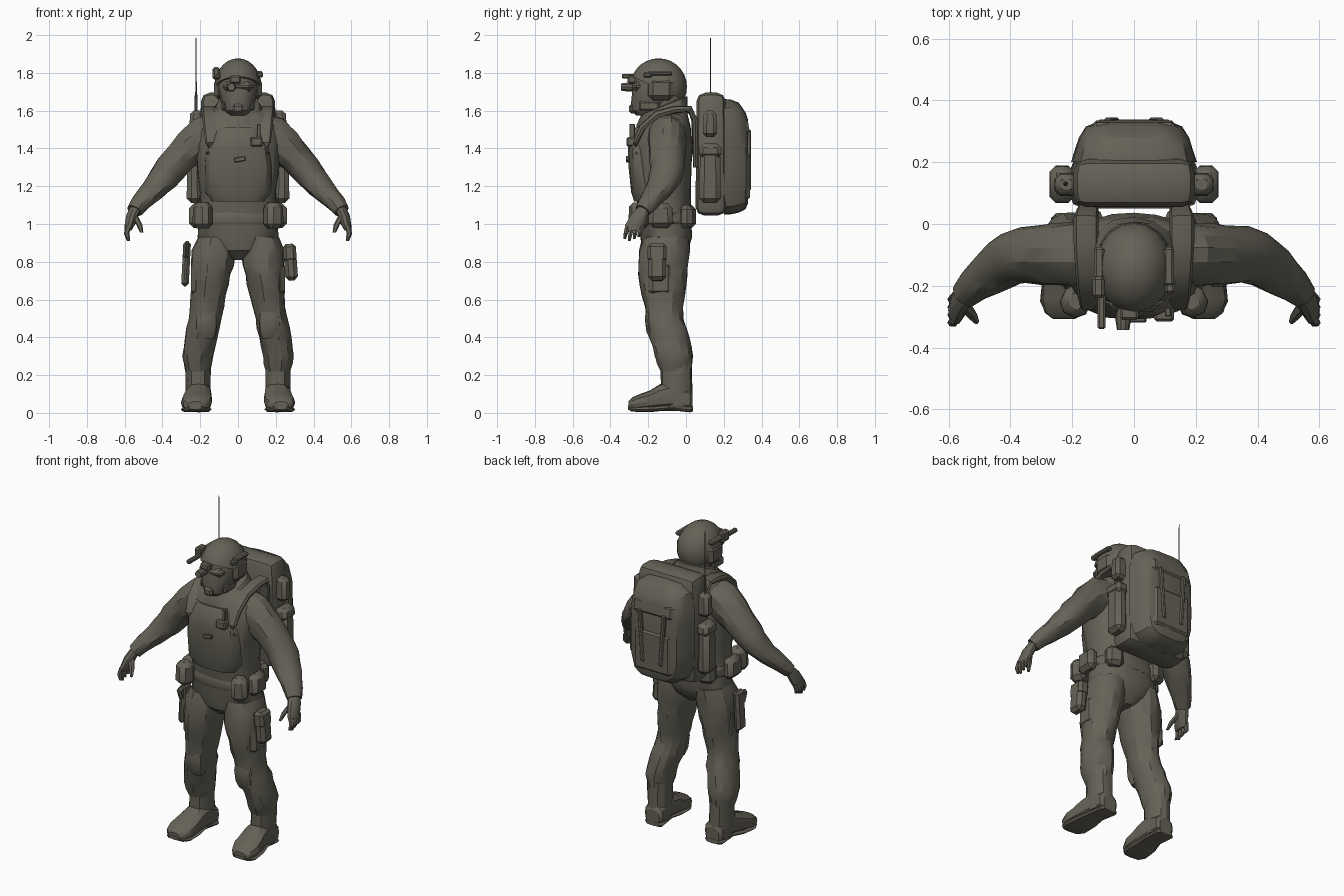
import bpy, bmesh, math, random
from mathutils import Vector, Matrix, Euler

random.seed(4)
olive = bpy.data.materials.new("olive drab")
olive.diffuse_color = (0.13, 0.122, 0.095, 1)
X, Y, Z = Vector((1, 0, 0)), Vector((0, 1, 0)), Vector((0, 0, 1))


def finish(name, bm, angle=35):
    bmesh.ops.recalc_face_normals(bm, faces=bm.faces)
    me = bpy.data.meshes.new(name)
    bm.to_mesh(me)
    bm.free()
    ob = bpy.data.objects.new(name, me)
    bpy.context.collection.objects.link(ob)
    me.materials.append(olive)
    bpy.ops.object.select_all(action='DESELECT')
    ob.select_set(True)
    bpy.context.view_layer.objects.active = ob
    bpy.ops.object.shade_smooth_by_angle(angle=math.radians(angle))
    return ob


def loft(name, rings, n=14, frame=None, power=2.0, fold=0.0, side=1):
    """Skin through rings (x, y, z, radius_u, radius_v); rings follow the path unless frame is given."""
    pts = [Vector((r[0] * side, r[1], r[2])) for r in rings]
    bm = bmesh.new()
    loops = []
    for i, r in enumerate(rings):
        if frame:
            u, v = frame
        else:
            t = (pts[min(i + 1, len(pts) - 1)] - pts[max(i - 1, 0)]).normalized()
            u = t.cross(Z).normalized()
            v = u.cross(t)
        loop = []
        for k in range(n):
            a = 2 * math.pi * k / n
            c, s = math.cos(a), math.sin(a)
            f = (abs(c) ** power + abs(s) ** power) ** (-1 / power) * (1 + random.uniform(-fold, fold))
            loop.append(bm.verts.new(pts[i] + u * (r[3] * c * f) + v * (r[4] * s * f)))
        loops.append(loop)
    for a, b in zip(loops, loops[1:]):
        for k in range(n):
            bm.faces.new((a[k], a[(k + 1) % n], b[(k + 1) % n], b[k]))
    bm.faces.new(loops[0])
    bm.faces.new(loops[-1])
    if fold > .03:  # creased cloth
        bmesh.ops.triangulate(bm, faces=bm.faces[:])
    return finish(name, bm, 25 if fold > .03 else 30)


def box(name, lo, hi, bevel=0.012, rot=(0, 0, 0), taper=1.0, seg=1):
    """Bevelled box between two corners, top scaled by taper, turned about its centre."""
    lo, hi = Vector(lo), Vector(hi)
    size = hi - lo
    bm = bmesh.new()
    bmesh.ops.create_cube(bm, size=1)
    for v in bm.verts:
        k = taper if v.co.z > 0 else 1
        v.co = Vector((v.co.x * size.x * k, v.co.y * size.y * k, v.co.z * size.z))
    bmesh.ops.bevel(bm, geom=bm.edges[:], offset=bevel, segments=seg, profile=0.5, affect='EDGES')
    m = Matrix.Translation((lo + hi) / 2) @ Euler([math.radians(a) for a in rot]).to_matrix().to_4x4()
    bmesh.ops.transform(bm, matrix=m, verts=bm.verts)
    return finish(name, bm)


def sbox(name, s, lo, hi, **kw):
    """Box given on the +x side, placed on side s."""
    xs = sorted((lo[0] * s, hi[0] * s))
    return box(name, (xs[0], lo[1], lo[2]), (xs[1], hi[1], hi[2]), **kw)


# Torso, vest and belt
loft("torso", [(0, -.11, .81, .03, .07), (0, -.11, .86, .14, .12), (0, -.105, .93, .215, .138),
               (0, -.11, 1.04, .208, .138), (0, -.12, 1.15, .20, .145), (0, -.125, 1.3, .22, .155),
               (0, -.125, 1.42, .225, .16), (0, -.115, 1.52, .21, .14), (0, -.105, 1.58, .17, .115),
               (0, -.10, 1.61, .10, .09)], 20, (X, Y), 2.4, .012)
loft("chest_plate", [(0, -.205, 1.12, .14, .07), (0, -.21, 1.17, .175, .08), (0, -.215, 1.30, .18, .088),
                     (0, -.215, 1.40, .17, .094), (0, -.21, 1.46, .14, .09), (0, -.20, 1.51, .12, .07)],
     18, (X, Y), 2.7, .015)
loft("belt", [(0, -.11, 1.0, .21, .14), (0, -.11, 1.01, .217, .144), (0, -.11, 1.05, .214, .144),
              (0, -.11, 1.06, .205, .14)], 20, (X, Y), 2.4)
# Collar rises towards the back
loft("collar", [(0, -.12, 1.53, .17, .14), (0, -.125, 1.58, .145, .135), (0, -.115, 1.625, .115, .12),
                (0, -.105, 1.635, .09, .10)], 16, (X, Vector((0, 1, .4))), 2.1, .03)
loft("neck", [(0, -.11, 1.60, .085, .09), (0, -.11, 1.72, .085, .09)], 12, (X, Y))
box("chest_radio", (.065, -.315, 1.41), (.13, -.265, 1.46), .008)
box("radio_knob", (.10, -.30, 1.45), (.12, -.27, 1.53), .004)
box("chest_tab", (-.02, -.318, 1.33), (.04, -.29, 1.355), .004, (0, -10, 0))

# Head and helmet
loft("face_mask", [(0, -.19, 1.575, .045, .075), (0, -.195, 1.60, .07, .095), (0, -.175, 1.65, .092, .115),
                   (0, -.155, 1.72, .108, .128), (0, -.145, 1.80, .1, .12)], 16, (X, Y), 2.2)
bm = bmesh.new()
bmesh.ops.create_uvsphere(bm, u_segments=20, v_segments=14, radius=1)
for v in bm.verts:
    v.co = Vector((v.co.x * .125, v.co.y * .15 - .145, v.co.z * .15 + 1.727))
    v.co.x *= 1 + .18 * (v.co.y + .14)
bmesh.ops.bisect_plane(bm, geom=bm.verts[:] + bm.edges[:] + bm.faces[:], plane_co=(0, -.14, 1.715),
                       plane_no=(0, .45, 1), clear_inner=True)
bmesh.ops.holes_fill(bm, edges=[e for e in bm.edges if e.is_boundary])
finish("helmet", bm)
for s in (-1, 1):
    sbox("ear_cup", s, (.08, -.20, 1.655), (.126, -.065, 1.775), bevel=.025)
    sbox("helmet_rail", s, (.095, -.20, 1.785), (.13, -.075, 1.81), bevel=.008)
    sbox("chin_strap", s, (.065, -.25, 1.60), (.09, -.14, 1.65), bevel=.01)
box("helmet_clip", (.10, -.225, 1.775), (.132, -.18, 1.805), .008)
box("goggle_band", (-.08, -.285, 1.70), (.08, -.21, 1.755), .022)
box("mouth_filter", (-.03, -.303, 1.585), (.03, -.25, 1.635), .012)
box("goggle_mount", (-.045, -.31, 1.745), (.015, -.25, 1.785), .008)
loft("night_scope", [(-.035, -.25, 1.725, .022, .022), (-.035, -.31, 1.725, .025, .025),
                     (-.035, -.343, 1.725, .02, .02)], 10, (X, Z))
box("helmet_lamp", (-.118, -.34, 1.77), (-.092, -.22, 1.795), .006)
box("helmet_lamp_arm", (-.135, -.24, 1.765), (-.095, -.17, 1.83), .01)

for s in (-1, 1):
    # Arm and hand
    loft("arm", [(.11, -.10, 1.49, .10, .10), (.18, -.10, 1.46, .105, .115), (.25, -.10, 1.405, .10, .10),
                 (.30, -.10, 1.355, .095, .086), (.36, -.10, 1.29, .092, .083), (.395, -.11, 1.245, .088, .075),
                 (.425, -.13, 1.21, .082, .068), (.455, -.15, 1.175, .074, .06), (.485, -.175, 1.145, .065, .054),
                 (.518, -.20, 1.11, .056, .048), (.548, -.23, 1.07, .045, .04)], 14, fold=.045, side=s)
    loft("palm", [(.538, -.22, 1.09, .034, .036), (.56, -.248, 1.045, .032, .048), (.573, -.272, .995, .027, .052),
                  (.583, -.28, .965, .018, .048)], 10, (X, Y), side=s)
    for k in range(4):
        y = -.315 + .025 * k
        low = .91 + .01 * abs(k - 1)
        loft("finger", [(.58, y + .005, .99, .016, .014), (.59, y - .004, .95, .014, .013),
                        (.58, y - .01, low, .008, .008)], 6, (X, Y), side=s)
    loft("thumb", [(.55, -.26, 1.045, .02, .022), (.522, -.295, .995, .016, .017), (.51, -.315, .955, .009, .009)],
         6, (X, Y), side=s)
    # Leg, knee pad and boot
    loft("leg", [(.115, -.105, .93, .10, .125), (.13, -.112, .86, .115, .135), (.136, -.12, .78, .112, .134),
                 (.142, -.122, .73, .105, .128), (.15, -.122, .68, .10, .122), (.157, -.12, .62, .094, .112),
                 (.165, -.118, .56, .088, .102), (.175, -.115, .50, .085, .10), (.185, -.10, .45, .088, .106),
                 (.195, -.09, .40, .086, .106), (.206, -.075, .35, .084, .104), (.213, -.065, .30, .083, .10),
                 (.213, -.06, .26, .075, .092), (.213, -.055, .22, .064, .08)], 14, (X, Y), 2.1, .05, s)
    loft("knee_pad", [(.165, -.16, .39, .04, .03), (.17, -.165, .43, .06, .045), (.168, -.174, .50, .06, .045),
                      (.162, -.18, .56, .045, .03)], 10, (X, Y), 2.5, .025, s)
    loft("boot_shaft", [(.21, -.045, .03, .062, .078), (.211, -.05, .12, .065, .084), (.212, -.05, .2, .066, .082),
                        (.212, -.052, .27, .068, .084)], 12, (X, Y), 2.2, .03, s)
    loft("boot_foot", [(.205, .035, .06, .045, .045), (.206, .02, .07, .062, .06), (.208, -.08, .09, .068, .08),
                       (.211, -.14, .08, .073, .07), (.216, -.19, .065, .079, .054), (.22, -.24, .055, .082, .046),
                       (.224, -.285, .046, .066, .036), (.226, -.305, .04, .04, .02)], 12, (X, Z), 2.5, .015, s)
    loft("boot_sole", [(.205, .036, .02, .045, .013), (.206, .02, .018, .062, .015), (.21, -.09, .028, .062, .013),
                       (.218, -.17, .02, .078, .014), (.222, -.25, .018, .082, .014), (.225, -.29, .022, .06, .014),
                       (.226, -.307, .028, .035, .01)], 8, (X, Z), 4, 0, s)
    # Belt pouches and thigh pocket
    sbox("front_pouch", s, (.14, -.30, .975), (.235, -.20, 1.115), bevel=.025, rot=(0, 0, 25 * s), taper=.95)
    sbox("side_pouch", s, (.19, -.20, .98), (.26, -.07, 1.11), bevel=.025, taper=.95)
    sbox("rear_pouch", s, (.10, -.03, .98), (.20, .045, 1.10), bevel=.022, rot=(0, 0, -20 * s))
    sbox("thigh_pocket", s, (.19, -.20, .62), (.25, -.07, .80), bevel=.025)
    # Shoulder strap, sinking into the vest at the front
    loft("shoulder_strap", [(.15, .05, 1.30, .035, .012), (.15, .045, 1.55, .035, .016), (.155, .02, 1.61, .04, .018),
                            (.155, -.06, 1.605, .04, .02), (.15, -.15, 1.58, .04, .022), (.145, -.23, 1.51, .038, .02),
                            (.14, -.265, 1.43, .034, .013), (.14, -.26, 1.37, .03, .01)], 8, power=3, side=s)

# Thigh holster and drop pouch
box("holster", (-.295, -.17, .67), (-.255, -.09, .91), .015, (0, 3, 0))
box("pistol_grip", (-.29, -.19, .82), (-.26, -.14, .90), .012, (20, 0, 0))
box("drop_pouch", (.245, -.20, .70), (.312, -.105, .89), .02, (0, -4, 0))
box("drop_pouch_flap", (.24, -.203, .80), (.308, -.102, .895), .016, (0, -4, 0))

# Backpack: main body, rear compartment, pockets and straps
box("pack_body", (-.21, .05, 1.045), (.21, .215, 1.695), .045, taper=.93, seg=2)
loft("pack_rear", [(0, .20, 1.355, .203, .305), (0, .235, 1.355, .192, .305), (0, .28, 1.35, .178, .29),
                   (0, .315, 1.335, .155, .255), (0, .328, 1.33, .125, .22)], 24, (X, Z), 4.5, .008)
box("rear_flap", (-.14, .29, 1.47), (.14, .332, 1.56), .018, (8, 0, 0))
box("rear_pocket", (-.13, .29, 1.12), (.13, .338, 1.38), .02)
for s in (-1, 1):
    sbox("pack_side_pouch", s, (.19, .07, 1.11), (.272, .185, 1.42), bevel=.025, taper=.92)
    sbox("pouch_flap", s, (.192, .067, 1.35), (.274, .19, 1.425), bevel=.02, taper=.92)
    sbox("upper_side_pouch", s, (.18, .09, 1.46), (.258, .165, 1.60), bevel=.018, taper=.9)
    sbox("compression_strap", s, (.06, .31, 1.18), (.085, .345, 1.50), bevel=.006, rot=(0, 4 * s, 0))

# Radio antenna
loft("antenna", [(-.222, .13, 1.55, .009, .009), (-.222, .13, 1.68, .007, .007), (-.222, .13, 1.70, .004, .004),
                 (-.222, .13, 1.985, .002, .002)], 6, (X, Y))
